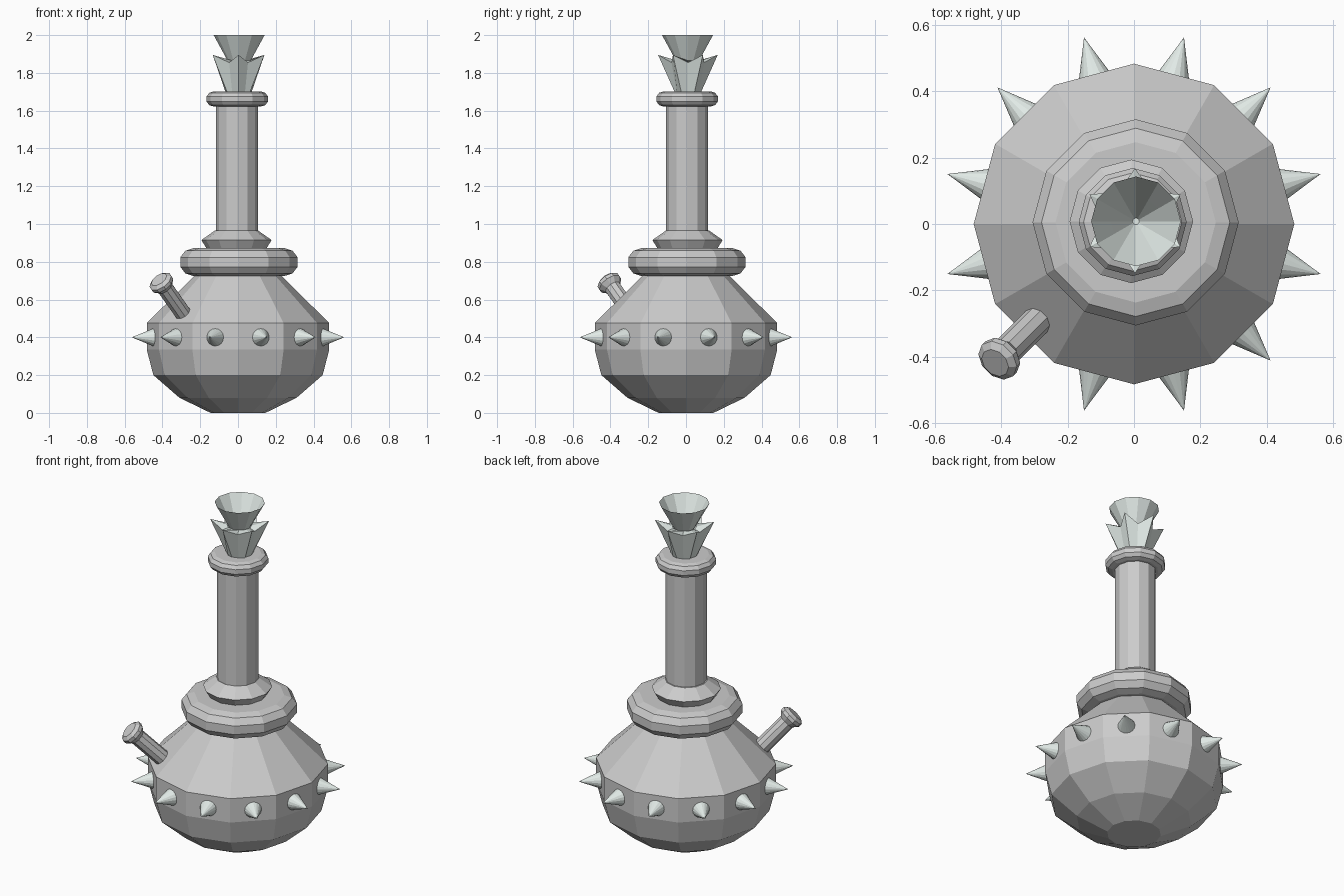
import bpy, bmesh
from math import sin, cos, pi, radians
from mathutils import Vector

if "Cube" in bpy.data.objects:
    bpy.data.objects.remove(bpy.data.objects["Cube"])

pale = bpy.data.materials.new("pale_metal")
pale.diffuse_color = (0.76, 0.83, 0.8, 1)
pale.use_nodes = True
pale.node_tree.nodes["Principled BSDF"].inputs["Base Color"].default_value = pale.diffuse_color


def finish(bm, name, mat=None, loc=(0, 0, 0), axis=None):
    bmesh.ops.recalc_face_normals(bm, faces=bm.faces)
    me = bpy.data.meshes.new(name)
    bm.to_mesh(me)
    bm.free()
    ob = bpy.data.objects.new(name, me)
    bpy.context.collection.objects.link(ob)
    ob.location = loc
    if axis:
        ob.rotation_mode = 'QUATERNION'
        ob.rotation_quaternion = Vector(axis).to_track_quat('Z', 'Y')
    if mat:
        me.materials.append(mat)
    return ob


def bridge(bm, rings):
    n = len(rings[0])
    for a, b in zip(rings, rings[1:]):
        for i in range(n):
            j = (i + 1) % n
            bm.faces.new((a[i], a[j], b[j], b[i]))


def lathe(name, profile, sides=12, cap_top=True, **kw):
    """Spin a (radius, height) profile into a faceted solid."""
    bm = bmesh.new()
    rings = [[bm.verts.new((r * cos(2 * pi * i / sides), r * sin(2 * pi * i / sides), z))
              for i in range(sides)] for r, z in profile]
    bridge(bm, rings)
    bm.faces.new(rings[0][::-1])
    if cap_top:
        bm.faces.new(rings[-1])
    return finish(bm, name, **kw)


def rounded_ring(name, outer, z0, z1, **kw):
    """Solid disc with an octagonal rounded rim."""
    h = (z1 - z0) / 2
    zc = (z0 + z1) / 2
    prof = [(outer - h + h * cos(radians(a)), zc + h * sin(radians(a)))
            for a in (-90, -55, -20, 20, 55, 90)]
    return lathe(name, prof, **kw)


# Round vessel body
lathe("vessel_body", [(0.145, 0), (0.31, 0.08), (0.448, 0.2), (0.483, 0.335),
                      (0.483, 0.476), (0.22, 0.735)])

# Shoulder ring, flange, neck and collar
rounded_ring("shoulder_ring", 0.315, 0.725, 0.872, loc=(0.005, 0.005, 0))
lathe("neck_flange", [(0.155, 0.865), (0.186, 0.915), (0.115, 0.965)], loc=(-0.008, 0.008, 0))
lathe("neck", [(0.111, 0.93), (0.111, 1.65)], loc=(-0.005, 0.005, 0))
rounded_ring("neck_collar", 0.165, 1.622, 1.702, loc=(-0.004, 0.006, 0))

# Six-pointed crown: tips alternate with valleys
bm = bmesh.new()
low, high, inner = [], [], []
for i in range(12):
    c, s = cos(i * pi / 6), sin(i * pi / 6)
    tip = i % 2
    r, z = (0.158, 1.895) if tip else (0.1, 1.855)
    low.append(bm.verts.new((0.066 * c, 0.066 * s, 1.69)))
    high.append(bm.verts.new((r * c, r * s, z)))
    inner.append(bm.verts.new((0.066 * c, 0.066 * s, 1.865)))
bridge(bm, [low, high, inner])
bm.faces.new(low[::-1])
finish(bm, "crown", pale, loc=(0.003, 0.01, 0))

# Open funnel cup on top
lathe("funnel_cup", [(0.01, 1.77), (0.075, 1.89), (0.135, 2.0)], cap_top=False,
      mat=pale, loc=(0.006, 0.008, 0))

# Side spout pointing out and up at the front left
d = 0.5 ** 0.5
lathe("side_spout", [(0.045, -0.06), (0.045, 0.195), (0.067, 0.222), (0.067, 0.242),
                     (0.047, 0.257)], sides=10,
      loc=(-0.41 * d, -0.41 * d, 0.525), axis=(-0.5, -0.5, d))

# Ring of spikes round the belly
for k in range(12):
    a = radians(15 + 30 * k)
    bm = bmesh.new()
    bmesh.ops.create_cone(bm, cap_ends=True, segments=16, radius1=0.056, radius2=0, depth=0.14)
    finish(bm, f"spike_{k + 1}", pale, loc=(0.512 * cos(a), 0.512 * sin(a), 0.4),
           axis=(cos(a), sin(a), 0))
